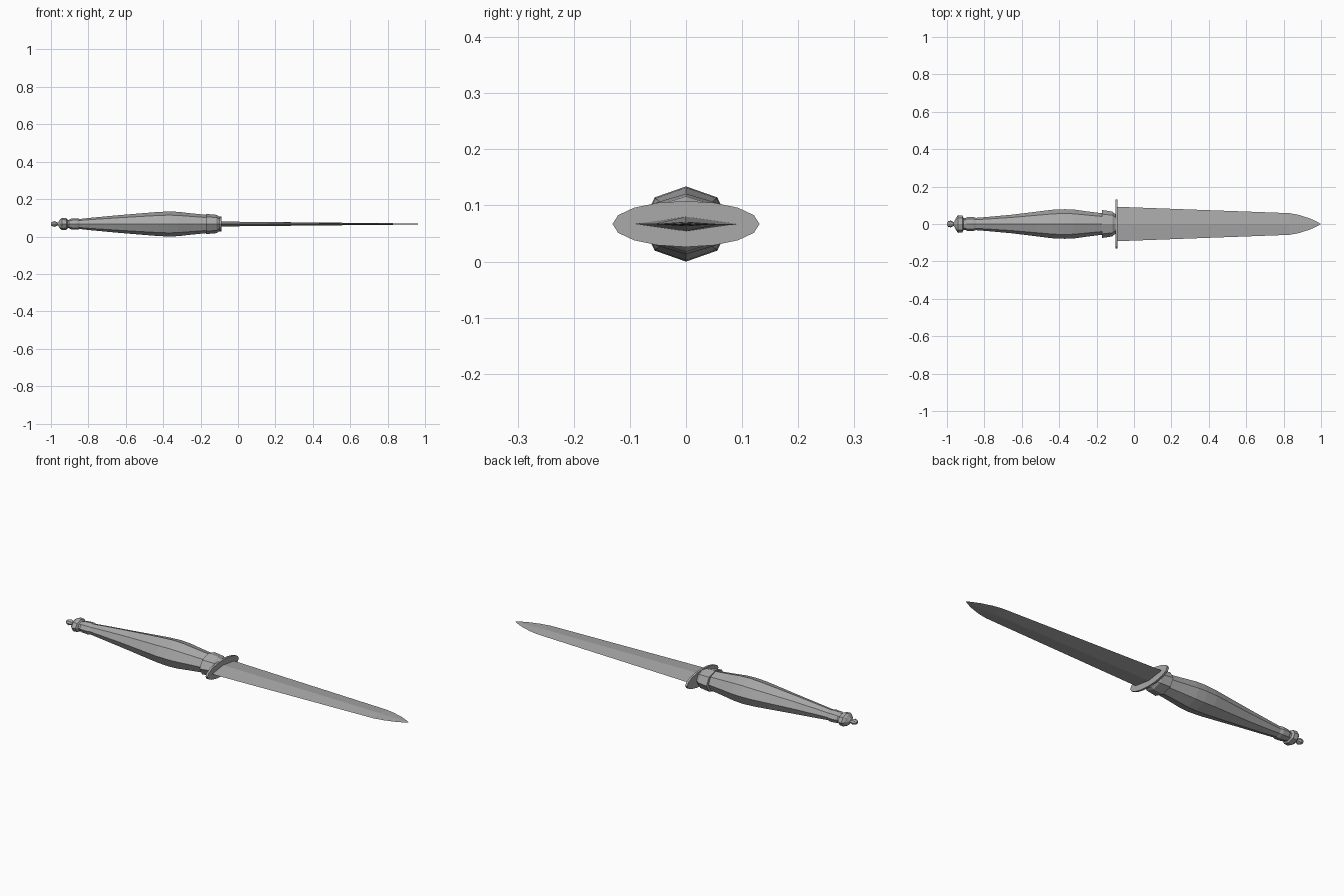
import bpy, bmesh, math

cube = bpy.data.objects.get("Cube")
if cube:
    bpy.data.objects.remove(cube, do_unlink=True)

MID = 0.067  # height of the long axis

steel = bpy.data.materials.new("plain_grey")
steel.use_nodes = True
grey = (0.40, 0.40, 0.40, 1)
steel.diffuse_color = grey
steel.node_tree.nodes["Principled BSDF"].inputs["Base Color"].default_value = grey


def loft(name, stations, sides, offset=0.0):
    """Skin elliptical rings given as (x, half width y, half height z)."""
    bm = bmesh.new()
    rings = []
    for x, ry, rz in stations:
        ring = []
        for i in range(sides):
            a = math.tau * (i + offset) / sides
            ring.append(bm.verts.new((x, ry * math.cos(a), MID + rz * math.sin(a))))
        rings.append(ring)
    for a, b in zip(rings, rings[1:]):
        for i in range(sides):
            j = (i + 1) % sides
            bm.faces.new((a[i], a[j], b[j], b[i]))
    bm.faces.new(rings[0])
    bm.faces.new(rings[-1])
    bmesh.ops.remove_doubles(bm, verts=bm.verts, dist=0.00005)
    bmesh.ops.recalc_face_normals(bm, faces=bm.faces)
    mesh = bpy.data.meshes.new(name)
    bm.to_mesh(mesh)
    bm.free()
    mesh.materials.append(steel)
    obj = bpy.data.objects.new(name, mesh)
    bpy.context.collection.objects.link(obj)
    return obj


# Eight-sided swelling grip
loft("grip", [
    (-0.905, 0.030, 0.022), (-0.895, 0.036, 0.028), (-0.86, 0.038, 0.030),
    (-0.845, 0.033, 0.027), (-0.78, 0.038, 0.034), (-0.65, 0.050, 0.046),
    (-0.52, 0.066, 0.057), (-0.43, 0.077, 0.064), (-0.37, 0.079, 0.067),
    (-0.32, 0.077, 0.065), (-0.24, 0.066, 0.056), (-0.16, 0.056, 0.048),
], 8)

# Collar between grip and guard
loft("collar", [
    (-0.172, 0.058, 0.046), (-0.172, 0.075, 0.054), (-0.115, 0.066, 0.049),
    (-0.105, 0.056, 0.042), (-0.094, 0.050, 0.038),
], 8)

# Flat oval crossguard
loft("guard", [(-0.098, 0.131, 0.041), (-0.087, 0.131, 0.041)], 16)

# Double-edged blade with a central ridge
loft("blade", [
    (-0.09, 0.092, 0.013), (0.83, 0.058, 0.004), (0.88, 0.049, 0.0032),
    (0.94, 0.030, 0.002), (0.975, 0.014, 0.001), (1.0, 0.0, 0.0),
], 4)

# Pommel: wide bead, thin neck and end knob
loft("pommel", [
    (-0.90, 0.030, 0.022), (-0.912, 0.032, 0.023), (-0.918, 0.045, 0.031),
    (-0.940, 0.047, 0.033), (-0.950, 0.036, 0.026), (-0.958, 0.018, 0.014),
    (-0.964, 0.009, 0.008), (-0.970, 0.014, 0.011), (-0.980, 0.018, 0.015),
    (-0.993, 0.015, 0.012), (-1.0, 0.007, 0.006),
], 8)
